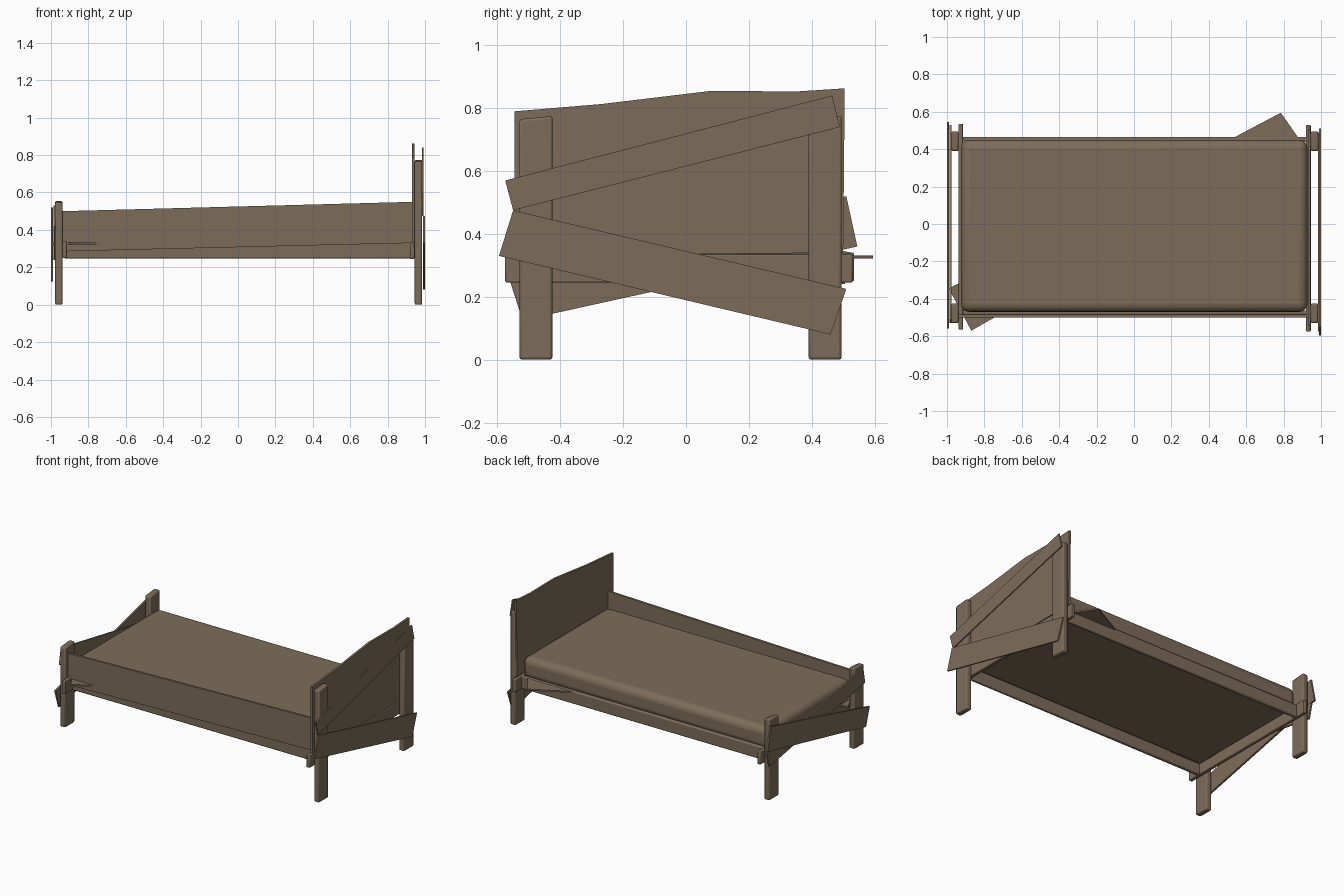
import bpy, bmesh, math

if "Cube" in bpy.data.objects:
    bpy.data.objects.remove(bpy.data.objects["Cube"])

wood = bpy.data.materials.new("brown_wood")
wood.diffuse_color = (0.205, 0.152, 0.10, 1)
wood.use_nodes = True
wood.node_tree.nodes["Principled BSDF"].inputs["Base Color"].default_value = wood.diffuse_color


def finish(name, bm, bevel=0.0, segs=2):
    bmesh.ops.recalc_face_normals(bm, faces=bm.faces)
    me = bpy.data.meshes.new(name)
    bm.to_mesh(me)
    bm.free()
    ob = bpy.data.objects.new(name, me)
    bpy.context.collection.objects.link(ob)
    me.materials.append(wood)
    if bevel:
        m = ob.modifiers.new("Bevel", 'BEVEL')
        m.width = bevel
        m.segments = segs
        m.limit_method = 'ANGLE'
    bpy.context.view_layer.objects.active = ob
    ob.select_set(True)
    bpy.ops.object.shade_smooth_by_angle(angle=math.radians(35))
    ob.select_set(False)
    return ob


def plank(name, axis, pts, lo, hi, bevel=0.0, segs=2):
    """Extrude a 2D outline between lo and hi along the given axis (0 x, 1 y, 2 z)."""
    bm = bmesh.new()

    def ring(d):
        out = []
        for a, b in pts:
            co = [a, b]
            co.insert(axis, d)
            out.append(bm.verts.new(co))
        return out
    r0, r1 = ring(lo), ring(hi)
    bm.faces.new(r0)
    bm.faces.new(r1)
    n = len(pts)
    for i in range(n):
        bm.faces.new((r0[i], r0[(i + 1) % n], r1[(i + 1) % n], r1[i]))
    return finish(name, bm, bevel, segs)


def box(name, x0, x1, y0, y1, z0, z1, bevel=0.0, segs=2):
    return plank(name, 2, [(x0, y0), (x1, y0), (x1, y1), (x0, y1)], z0, z1, bevel, segs)


# Legs: flat posts with softened edges and slightly slanted tops
for end, x0, x1, top in (("head", 0.945, 0.985, 0.77), ("foot", -0.978, -0.938, 0.55)):
    for side, y0, y1 in (("front", -0.53, -0.425), ("back", 0.39, 0.495)):
        plank(f"{end}_{side}_leg", 0,
              [(y0, 0), (y1, 0), (y1, top + 0.005), (y0, top - 0.005)], x0, x1, 0.008)

# Cross rails at both ends and long side rails
box("head_cross_rail", 0.92, 0.945, -0.575, 0.53, 0.245, 0.335, 0.005)
box("foot_cross_rail", -0.938, -0.913, -0.565, 0.535, 0.25, 0.34, 0.005)
box("front_side_rail", -0.93, 0.93, -0.485, -0.462, 0.248, 0.335, 0.006)
box("back_side_rail", -0.93, 0.93, 0.44, 0.465, 0.248, 0.335, 0.008, 3)

# Front side board, rising towards the head
plank("front_side_board", 1, [(-0.94, 0.285), (0.935, 0.33), (0.935, 0.55), (-0.94, 0.5)],
      -0.5, -0.485)

# Mattress
box("mattress", -0.925, 0.928, -0.47, 0.45, 0.31, 0.46, 0.045, 4)

# Diagonal brace lying flat under the mattress
plank("diagonal_brace", 2, [(-0.87, -0.57), (0.9, 0.43), (0.785, 0.595), (-0.99, -0.345)],
      0.322, 0.332)

# Headboard panel with an uneven top
plank("headboard", 0, [(-0.545, 0.33), (0.5, 0.34), (0.505, 0.863), (0.35, 0.853), (0.08, 0.855),
                       (-0.27, 0.813), (-0.545, 0.79)], 0.93, 0.944)

# Crossed planks nailed to the outside of the head and the foot
plank("head_upper_plank", 0, [(-0.55, 0.475), (0.49, 0.74), (0.465, 0.84), (-0.575, 0.57)],
      0.985, 0.993)
plank("head_lower_plank", 0, [(-0.595, 0.33), (0.46, 0.08), (0.51, 0.225), (-0.55, 0.475)],
      0.99, 0.999)
plank("foot_upper_plank", 0, [(-0.53, 0.42), (0.505, 0.24), (0.53, 0.34), (-0.51, 0.53)],
      -0.986, -0.976)
plank("foot_lower_plank", 0, [(-0.52, 0.125), (0.545, 0.36), (0.51, 0.52), (-0.56, 0.25)],
      -1.0, -0.988)
